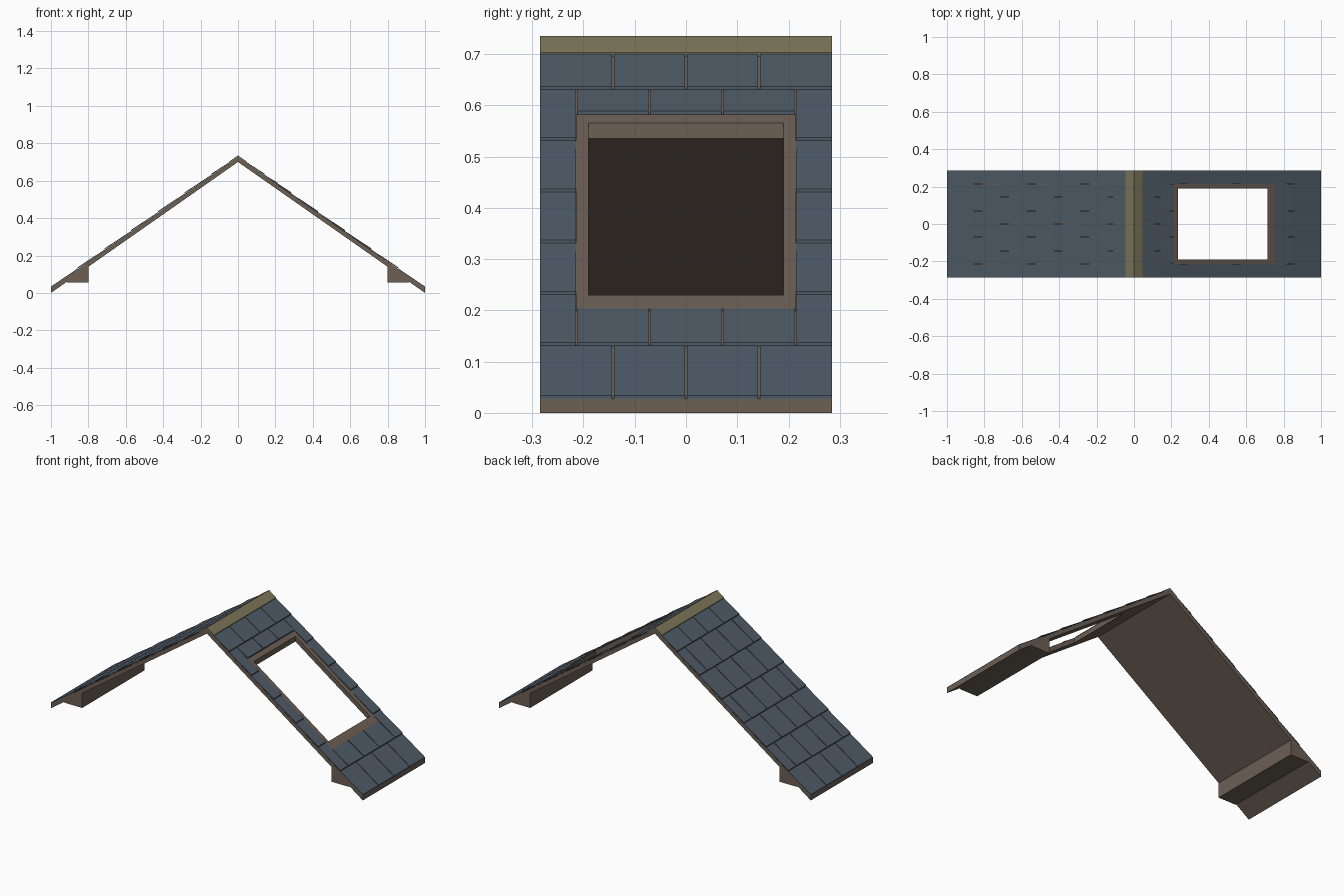
import bpy, bmesh

if "Cube" in bpy.data.objects:
    bpy.data.objects.remove(bpy.data.objects["Cube"])

HALF = 0.285                     # half depth of the roof
PITCH, EAVE = 0.70, 0.027        # slope and vertical slab thickness
FX0, FX1, FY = 0.211, 0.754, 0.215   # skylight frame outer limits
HX0, HX1, HY = 0.235, 0.714, 0.19    # skylight opening
ROWS = 7


def material(name, rgb):
    m = bpy.data.materials.new(name)
    m.diffuse_color = (*rgb, 1)
    m.use_nodes = True
    m.node_tree.nodes["Principled BSDF"].inputs["Base Color"].default_value = m.diffuse_color
    return m


WOOD = material("brown_wood", (0.15, 0.115, 0.088))
SLATE = material("blue_slate", (0.078, 0.105, 0.135))
CAP = material("olive_cap", (0.20, 0.18, 0.10))


def top(x):
    return EAVE + PITCH * (1 - abs(x))


def add_prism(bm, profile, y0, y1):
    """Extrude an (x, z) profile from y0 to y1."""
    a = [bm.verts.new((x, y0, z)) for x, z in profile]
    b = [bm.verts.new((x, y1, z)) for x, z in profile]
    bm.faces.new(a)
    bm.faces.new(b[::-1])
    n = len(a)
    for i in range(n):
        bm.faces.new((a[i], b[i], b[(i + 1) % n], a[(i + 1) % n]))


def make(name, prisms, mat):
    bm = bmesh.new()
    for profile, y0, y1 in prisms:
        add_prism(bm, profile, y0, y1)
    bmesh.ops.recalc_face_normals(bm, faces=bm.faces)
    me = bpy.data.meshes.new(name)
    bm.to_mesh(me)
    bm.free()
    me.materials.append(mat)
    ob = bpy.data.objects.new(name, me)
    bpy.context.collection.objects.link(ob)
    return ob


# Roof slab: bent board with the skylight cut through the right slope
slab = make("roof_slab", [([(-1, 0), (0, PITCH), (1, 0), (1, EAVE),
                            (0, top(0)), (-1, EAVE)], -HALF, HALF)], WOOD)
cutter = make("skylight_cutter", [([(FX0, 0), (FX1, 0), (FX1, 1), (FX0, 1)], -FY, FY)], WOOD)
cutter.hide_render = True
cutter.hide_set(True)
cut = slab.modifiers.new("skylight_hole", 'BOOLEAN')
cut.operation, cut.object, cut.solver = 'DIFFERENCE', cutter, 'EXACT'


# Skylight frame: four boards following the slope
def board(x0, x1, y0, y1):
    lift = 0.003
    return ([(x0, top(x0) - EAVE), (x1, top(x1) - EAVE),
             (x1, top(x1) + lift), (x0, top(x0) + lift)], y0, y1)


make("skylight_frame", [board(FX0, HX0, -FY, FY), board(HX1, FX1, -FY, FY),
                        board(HX0, HX1, -FY, -HY), board(HX0, HX1, HY, FY)], WOOD)

# Ridge cap
W, T = 0.045, 0.008
make("ridge_cap", [([(-W, top(W)), (0, top(0)), (W, top(W)),
                     (W, top(W) + T), (0, top(0) + T), (-W, top(W) + T)], -HALF, HALF)], CAP)

# Eave blocks under both slopes
for side, s in (("right", 1), ("left", -1)):
    zb = 0.055
    xe = 1 - zb / PITCH - 0.008
    make(side + "_eave_block", [([(s * 0.8, zb), (s * xe, zb), (s * xe, PITCH * (1 - xe)),
                                  (s * 0.8, PITCH * 0.2)], -HALF, HALF)], WOOD)


# Shingles: tilted thin planks in staggered rows
def shingle(s, butt, head, y0, y1, lift):
    return ([(s * butt, top(butt) + lift), (s * butt, top(butt) + lift + 0.007),
             (s * head, top(head) + 0.004), (s * head, top(head))], y0, y1)


def row_spans(row):
    w = HALF / 2
    start = -HALF if row % 2 == 0 else -HALF - w / 2
    n = 4 if row % 2 == 0 else 5
    return [(max(-HALF, start + i * w), min(HALF, start + (i + 1) * w)) for i in range(n)]


GAP = 0.002
for side, s in (("right", 1), ("left", -1)):
    planks = []
    for row in range(ROWS):
        butt, head = 1 - row / ROWS, max(1 - (row + 1) / ROWS, 0.04)
        lift = 0.003 if row else 0.0
        for y0, y1 in row_spans(row):
            a = y0 + (GAP if y0 > -HALF else 0)
            b = y1 - (GAP if y1 < HALF else 0)
            if s < 0 or butt < FX0 or head > FX1:
                planks.append(shingle(s, butt, head, a, b, lift))
                continue
            # beside the skylight
            if y0 < -FY:
                planks.append(shingle(s, butt, head, a, min(b, -FY), lift))
            if y1 > FY:
                planks.append(shingle(s, butt, head, max(a, FY), b, lift))
            # above and below the skylight
            a, b = max(a, -FY), min(b, FY)
            if b - a > 0.01:
                if butt > FX1:
                    planks.append(shingle(s, butt, FX1, a, b, lift))
                if head < FX0:
                    planks.append(shingle(s, FX0, head, a, b, lift))
    make(side + "_shingles", planks, SLATE)
